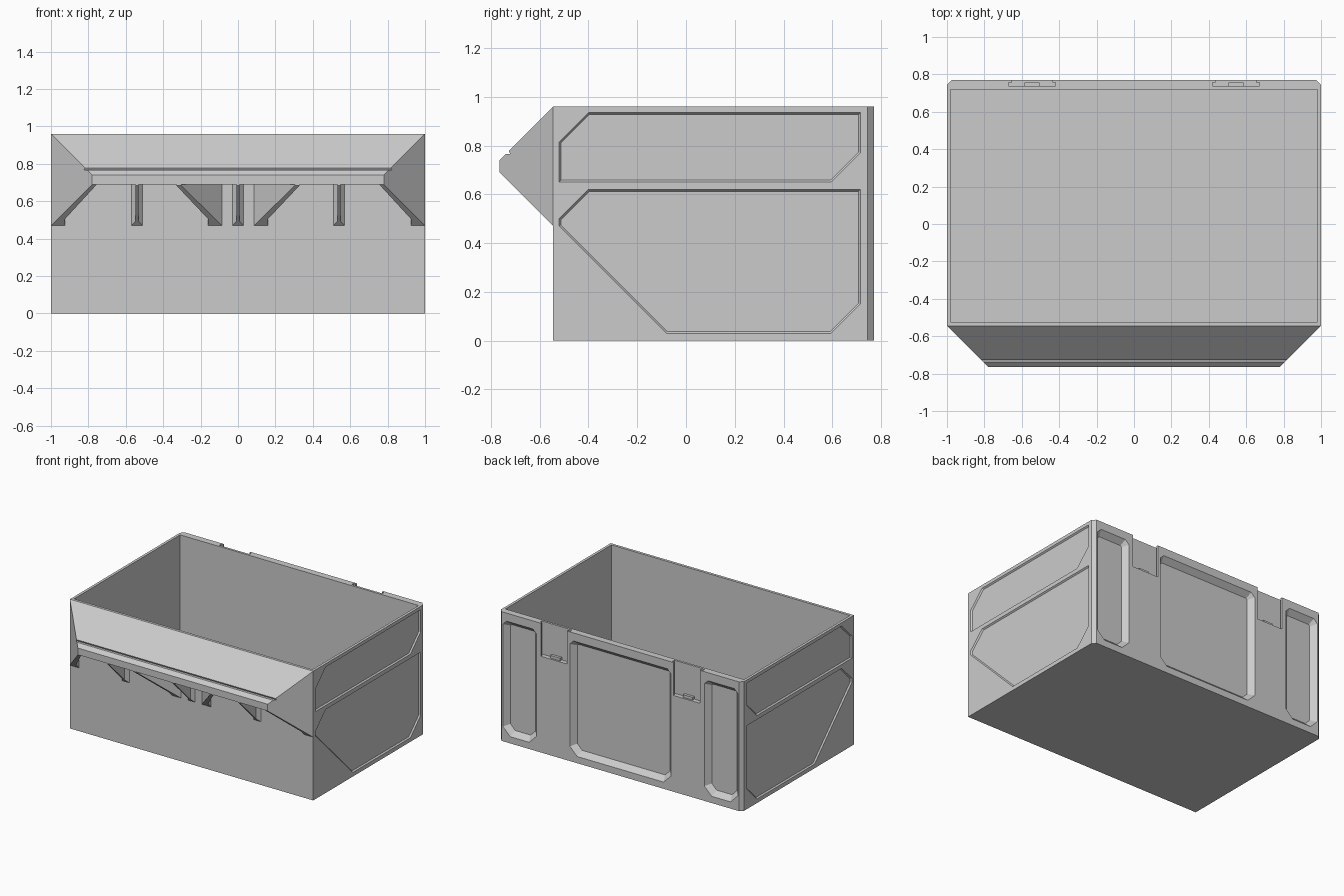
import bpy, bmesh
from mathutils import Vector

if "Cube" in bpy.data.objects:
    bpy.data.objects.remove(bpy.data.objects["Cube"])

WALL, BACK, TOP = -0.545, 0.77, 0.96


def make(name, loops):
    """Skin a stack of equal-length closed loops and cap both ends."""
    bm = bmesh.new()
    rings = [[bm.verts.new(p) for p in loop] for loop in loops]
    n = len(rings[0])
    for a, b in zip(rings, rings[1:]):
        for i in range(n):
            j = (i + 1) % n
            bm.faces.new((a[i], a[j], b[j], b[i]))
    bm.faces.new(rings[0])
    bm.faces.new(rings[-1])
    bmesh.ops.recalc_face_normals(bm, faces=bm.faces)
    mesh = bpy.data.meshes.new(name)
    bm.to_mesh(mesh)
    bm.free()
    obj = bpy.data.objects.new(name, mesh)
    bpy.context.collection.objects.link(obj)
    return obj


def prism(name, plan, z0, z1):
    return make(name, [[(x, y, z) for x, y in plan] for z in (z0, z1)])


def rect(x0, y0, x1, y1):
    return [(x0, y0), (x1, y0), (x1, y1), (x0, y1)]


def inset(poly, d):
    """Offset a counter-clockwise polygon inwards."""
    out = []
    for i, p in enumerate(poly):
        p = Vector(p)
        e1 = (p - Vector(poly[i - 1])).normalized()
        e2 = (Vector(poly[(i + 1) % len(poly)]) - p).normalized()
        n1, n2 = Vector((-e1.y, e1.x)), Vector((-e2.y, e2.x))
        out.append(tuple(p + (n1 + n2) * d / (1 + n1.dot(n2))))
    return out


def recess(poly, place, depth, slope):
    """Sloped-edge pocket cutter; place(u, v, outward) maps to 3D."""
    layers = ((poly, 0.05), (poly, 0), (inset(poly, slope), -depth))
    return make("recess_cutter", [[place(u, v, o) for u, v in p] for p, o in layers])


# Bin body with chamfered back corners
c = 0.025
body = prism("bin_body", [(-1, WALL), (1, WALL), (1, BACK - c), (1 - c, BACK),
                          (c - 1, BACK), (-1, BACK - c)], 0, TOP)
cutters = [prism("cavity_cutter", rect(-0.98, -0.525, 0.98, 0.72), 0.02, 1.2)]

# Shallow panels on both sides
upper = [(-0.52, 0.65), (0.595, 0.65), (0.715, 0.77), (0.715, 0.935),
         (-0.4, 0.935), (-0.52, 0.815)]
lower = [(-0.08, 0.03), (0.595, 0.03), (0.715, 0.15), (0.715, 0.62),
         (-0.4, 0.62), (-0.52, 0.5), (-0.52, 0.47)]
for s in (-1, 1):
    for panel in (upper, lower):
        cutters.append(recess(panel, lambda u, v, o, s=s: (s * (1 + o), u, v), 0.01, 0.008))

# Deep pockets in the back
for x0, x1 in ((-0.965, -0.69), (-0.415, 0.415), (0.69, 0.965)):
    k = 0.06
    pocket = [(x0 + k, 0.05), (x1 - k, 0.05), (x1, 0.05 + k), (x1, 0.9 - k / 2),
              (x1 - k / 2, 0.9), (x0 + k / 2, 0.9), (x0, 0.9 - k / 2), (x0, 0.05 + k)]
    cutters.append(recess(pocket, lambda u, v, o: (u, BACK + o, v), 0.038, 0.035))

# Undercut hanger slots, open at the top of the back
for m in (-0.545, 0.545):
    half = [(0.108, 0.85), (0.108, 0.757), (0.125, 0.757), (0.125, 0.737)]
    plan = [(m + x, y) for x, y in half] + [(m - x, y) for x, y in reversed(half)]
    cutters.append(prism("slot_cutter", plan, 0.715, 1.1))

for cut in cutters:
    mod = body.modifiers.new("cut", 'BOOLEAN')
    mod.operation = 'DIFFERENCE'
    mod.solver = 'EXACT'
    mod.object = cut
    bpy.context.view_layer.objects.active = body
    bpy.ops.object.modifier_apply(modifier=mod.name)
    bpy.data.objects.remove(cut)

# Small catch at the foot of each slot
for m in (-0.545, 0.545):
    prism("slot_catch", rect(m - 0.04, 0.73, m + 0.04, 0.757), 0.71, 0.735)

# Sloping front lip with mitred ends and a small label step
lip = [(WALL, TOP), (-0.727, 0.778), (-0.721, 0.766), (-0.739, 0.766),
       (-0.765, 0.74), (-0.765, 0.69), (WALL, 0.91)]
make("front_lip", [[(s * (1 + y - WALL), y, z) for y, z in lip] for s in (-1, 1)])


def rib(name, plan):
    """Bracket under the lip: plan is (x, distance from wall), 45 degree underside."""
    make(name, [[(x, WALL - d, 0.47 + d) for x, d in plan],
                [(x, WALL - d, 0.94 - d) for x, d in plan]])


# Straight ribs, flared where they meet the wall
for m in (-0.54, 0, 0.54):
    rib("straight_rib", [(m - 0.03, 0), (m - 0.007, 0.025), (m - 0.007, 0.215),
                         (m + 0.007, 0.215), (m + 0.007, 0.025), (m + 0.03, 0)])

# Diagonal end plates and inner diagonal ribs
diagonal = [(1, 0), (0.78, 0.22), (0.755, 0.22), (0.925, 0.035), (0.925, 0)]
for s in (-1, 1):
    rib("lip_end_plate", [(s * x, d) for x, d in diagonal])
    rib("diagonal_rib", [(s * (1.085 - x), min(d, 0.215)) for x, d in diagonal])
